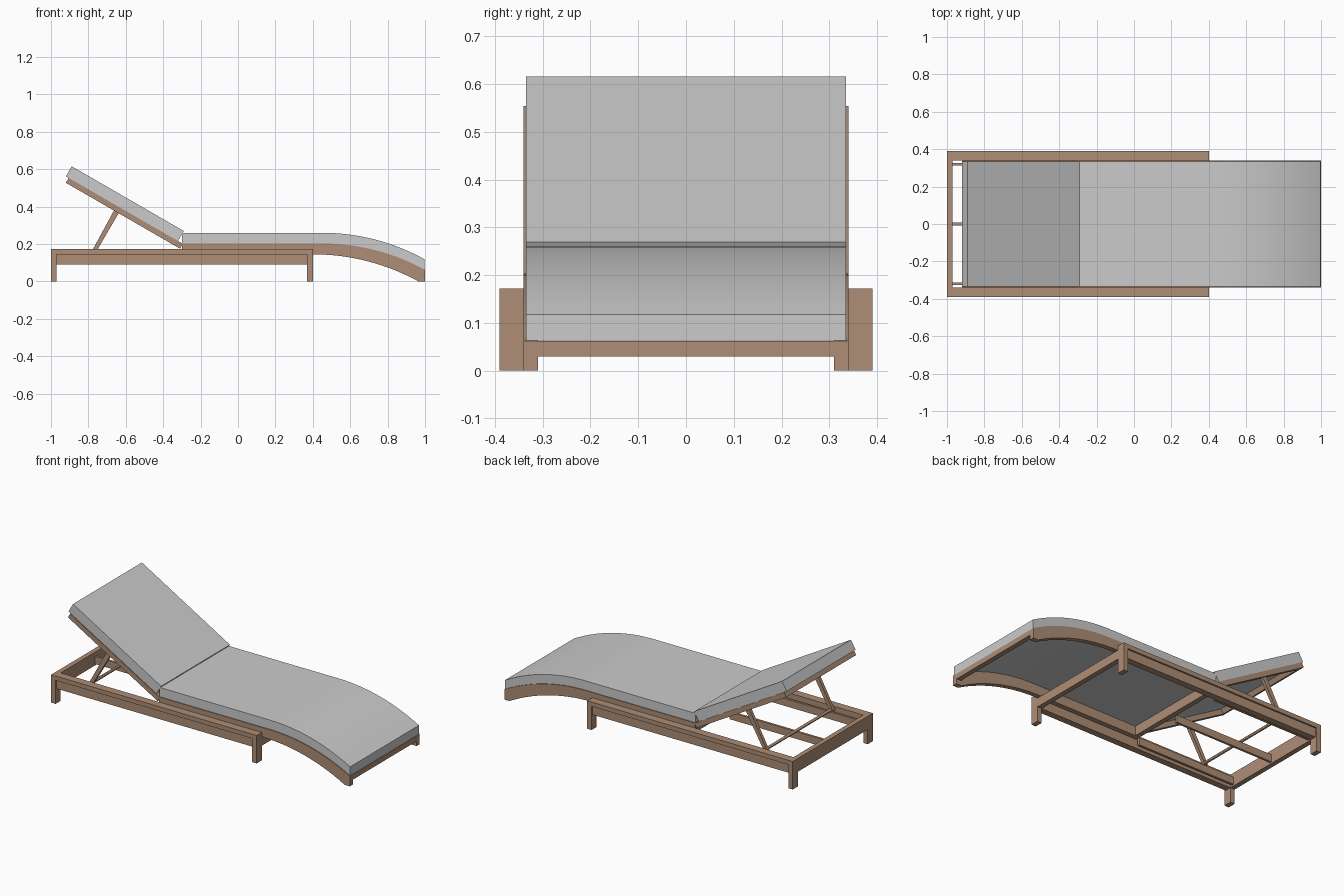
import bpy, bmesh, math
from mathutils import Vector

if "Cube" in bpy.data.objects:
    bpy.data.objects.remove(bpy.data.objects["Cube"])

wood = bpy.data.materials.new("wood")
wood.diffuse_color = (0.42, 0.27, 0.18, 1)
wood.use_nodes = True
wood.node_tree.nodes["Principled BSDF"].inputs["Base Color"].default_value = wood.diffuse_color


def prism(name, profile, y0, y1, mat=wood, smooth=False):
    """Extrude an (x, z) outline from y0 to y1."""
    bm = bmesh.new()
    face = bm.faces.new([bm.verts.new((x, y0, z)) for x, z in profile])
    ext = bmesh.ops.extrude_face_region(bm, geom=[face])
    verts = [v for v in ext["geom"] if isinstance(v, bmesh.types.BMVert)]
    bmesh.ops.translate(bm, verts=verts, vec=(0, y1 - y0, 0))
    bmesh.ops.recalc_face_normals(bm, faces=bm.faces)
    me = bpy.data.meshes.new(name)
    bm.to_mesh(me)
    bm.free()
    ob = bpy.data.objects.new(name, me)
    bpy.context.collection.objects.link(ob)
    if mat:
        me.materials.append(mat)
    if smooth:
        bpy.ops.object.select_all(action='DESELECT')
        ob.select_set(True)
        bpy.context.view_layer.objects.active = ob
        bpy.ops.object.shade_smooth_by_angle(angle=math.radians(30))
    return ob


def box(name, x0, x1, y0, y1, z0, z1, mat=wood):
    return prism(name, [(x0, z0), (x1, z0), (x1, z1), (x0, z1)], y0, y1, mat)


def pair(name, profile, y0, y1, smooth=False):
    """Same part on the left and right sides."""
    prism(name + "_right", profile, -y1, -y0, smooth=smooth)
    prism(name + "_left", profile, y0, y1, smooth=smooth)


def arc(x0, z0, x1, z1, n=14):
    """Arc that leaves (x0, z0) level and drops to (x1, z1)."""
    w, d = x1 - x0, z0 - z1
    r = (w * w + d * d) / (2 * d)
    a = math.asin(w / r)
    return [(x0 + r * math.sin(a * i / n), z0 - r * (1 - math.cos(a * i / n)))
            for i in range(n + 1)]


def tilt(u, v):
    """Point on the reclined back: u along it, v out of it."""
    a = math.radians(30)
    return (-0.31 - u * math.cos(a) + v * math.sin(a),
            0.175 + u * math.sin(a) + v * math.cos(a))


def tilt_rect(u0, u1, v0, v1):
    return [tilt(u0, v0), tilt(u1, v0), tilt(u1, v1), tilt(u0, v1)]


# Base: arched leg-and-rail outline, recessed lower rail, cross rails
pair("base_leg_frame", [(-1, 0), (-0.97, 0), (-0.97, 0.145), (0.37, 0.145),
                        (0.37, 0), (0.4, 0), (0.4, 0.172), (-1, 0.172)], 0.34, 0.39)
pair("base_lower_rail", [(-0.97, 0.09), (0.37, 0.09), (0.37, 0.145), (-0.97, 0.145)],
     0.34, 0.38)
box("head_cross_rail", -1, -0.97, -0.34, 0.34, 0.09, 0.172)
box("middle_cross_rail", 0.37, 0.4, -0.34, 0.34, 0.09, 0.145)

# Thin lengthwise slats under the back
for i, y in enumerate((-0.32, 0, 0.32)):
    box(f"base_slat_{i + 1}", -0.97, -0.3, y - 0.007, y + 0.007, 0.1, 0.145)

# Seat: side rails curving down to the foot
pair("seat_side_rail", [(-0.3, 0.145), (-0.3, 0.203)] + arc(0.45, 0.203, 1, 0.062)
     + [(1, 0)] + arc(0.4, 0.145, 0.965, 0)[::-1], 0.31, 0.34, smooth=True)
box("seat_rear_rail", -0.3, -0.27, -0.31, 0.31, 0.145, 0.203)
box("foot_cross_rail", 0.97, 1, -0.31, 0.31, 0.03, 0.062)

# Seat cushion following the rails
prism("seat_cushion", [(-0.3, 0.203), (-0.3, 0.26)] + arc(0.45, 0.26, 0.998, 0.118)
      + arc(0.45, 0.203, 0.998, 0.063)[::-1], -0.335, 0.335, None, True)

# Reclined back: frame and cushion
pair("back_side_rail", tilt_rect(0, 0.705, 0, 0.03), 0.31, 0.34)
prism("back_lower_rail", tilt_rect(0, 0.03, 0, 0.03), -0.31, 0.31)
prism("back_upper_rail", tilt_rect(0.675, 0.705, 0, 0.03), -0.31, 0.31)
prism("back_cushion", tilt_rect(0.03, 0.722, 0.03, 0.092), -0.335, 0.335, None)

# Props holding the back, with the rod joining their feet
pair("back_prop", [(-0.785, 0.155), (-0.76, 0.155), (-0.635, 0.37), (-0.66, 0.385)],
     0.31, 0.33)
rod = [(-0.768 + 0.009 * math.cos(k * math.pi / 6), 0.16 + 0.009 * math.sin(k * math.pi / 6))
       for k in range(12)]
prism("prop_rod", rod, -0.34, 0.34, smooth=True)
